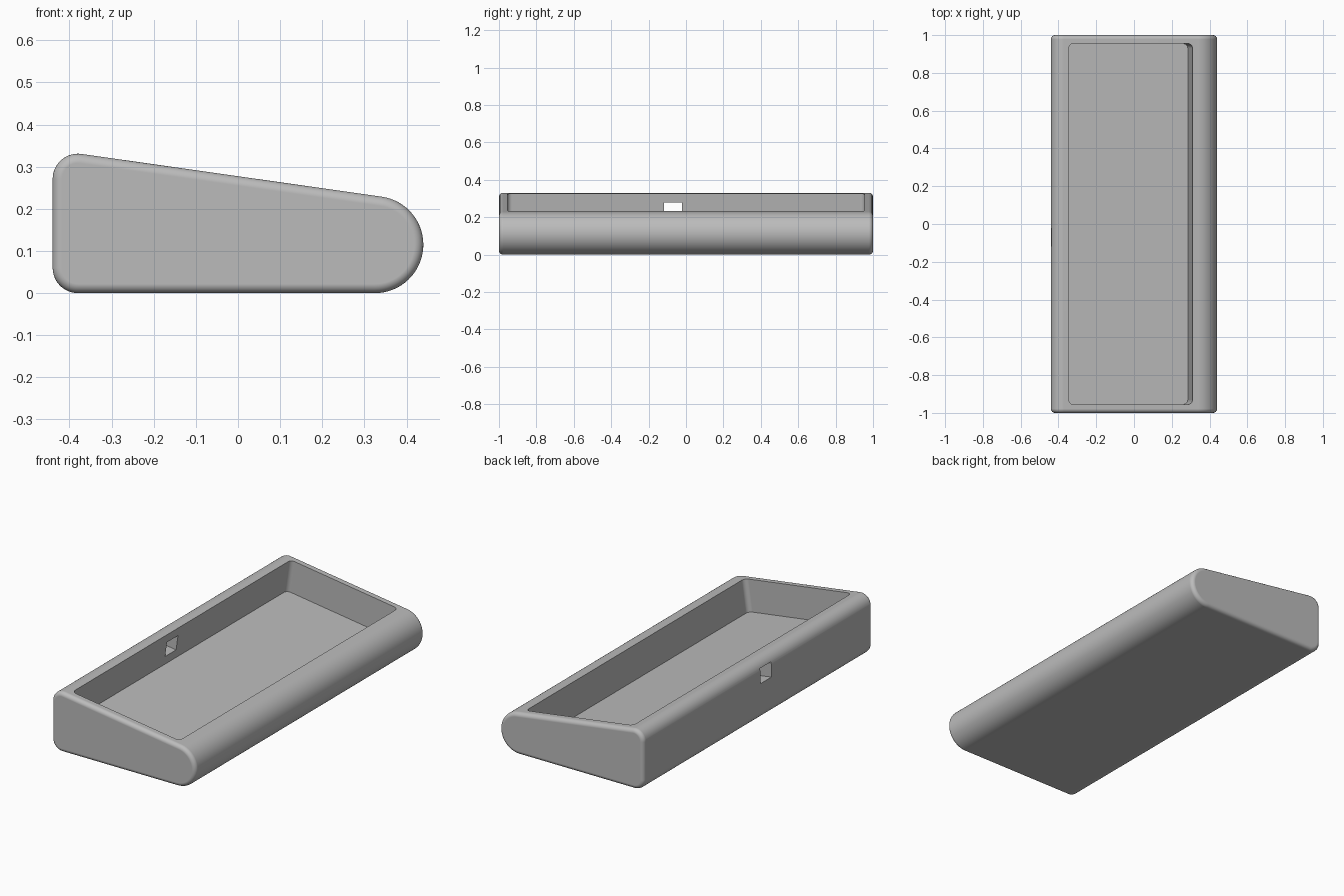
import bpy, bmesh
from math import radians, sin, cos, tan, pi
from mathutils import Matrix, Vector

if "Cube" in bpy.data.objects:
    bpy.data.objects.remove(bpy.data.objects["Cube"])

TILT = radians(8.1)          # slope of the top face
NOSE_R, CORNER_R = 0.115, 0.06
NOSE_X, BACK_X = 0.325, -0.38
HALF_LENGTH = 1.0


def top_z(x):
    """Height of the sloping top face at x."""
    nose_top_x = NOSE_X + NOSE_R * sin(TILT)
    nose_top_z = NOSE_R + NOSE_R * cos(TILT)
    return nose_top_z + (nose_top_x - x) * tan(TILT)


def arc(cx, cz, r, start, end, n):
    step = (end - start) / n
    return [(cx + r * cos(start + i * step), cz + r * sin(start + i * step))
            for i in range(n + 1)]


def make_object(name, bm):
    bmesh.ops.recalc_face_normals(bm, faces=bm.faces)
    mesh = bpy.data.meshes.new(name)
    bm.to_mesh(mesh)
    bm.free()
    obj = bpy.data.objects.new(name, mesh)
    bpy.context.collection.objects.link(obj)
    return obj


def tilted_box(name, size, offset, origin, corner=0.0):
    """Box aligned with the sloping top, with optional rounded upright edges."""
    bm = bmesh.new()
    bmesh.ops.create_cube(bm, size=1)
    bmesh.ops.scale(bm, vec=size, verts=bm.verts)
    bmesh.ops.translate(bm, vec=offset, verts=bm.verts)
    if corner:
        upright = [e for e in bm.edges
                   if abs(e.verts[0].co.z - e.verts[1].co.z) > 0.01]
        bmesh.ops.bevel(bm, geom=upright, offset=corner, segments=6,
                        profile=0.5, affect='EDGES')
    bm.transform(Matrix.Translation(Vector(origin)) @ Matrix.Rotation(TILT, 4, 'Y'))
    obj = make_object(name, bm)
    obj.hide_render = True
    return obj


# Wedge body: side profile extruded lengthwise, end edges rounded
back_top = top_z(BACK_X) - CORNER_R / cos(TILT)
profile = (arc(NOSE_X, NOSE_R, NOSE_R, -pi / 2, pi / 2 - TILT, 32)
           + arc(BACK_X, back_top, CORNER_R, pi / 2 - TILT, pi, 14)
           + arc(BACK_X, CORNER_R, CORNER_R, pi, 1.5 * pi, 14))
bm = bmesh.new()
end = bm.faces.new([bm.verts.new((x, -HALF_LENGTH, z)) for x, z in profile])
grown = bmesh.ops.extrude_face_region(bm, geom=[end], use_keep_orig=True)
bmesh.ops.translate(bm, vec=(0, 2 * HALF_LENGTH, 0),
                    verts=[v for v in grown["geom"] if isinstance(v, bmesh.types.BMVert)])
rims = [e for e in bm.edges if abs(e.verts[0].co.y - e.verts[1].co.y) < 0.01]
bmesh.ops.bevel(bm, geom=rims, offset=0.022, segments=6, profile=0.5, affect='EDGES')
body = make_object("wedge_tray", bm)

# Recessed tray and cable slot, cut square to the sloping top
DEPTH, HEADROOM = 0.178, 0.2
middle = -0.0175
pocket = tilted_box("tray_cutter", (0.655 / cos(TILT), 1.91, DEPTH + HEADROOM),
                    (0, 0, (HEADROOM - DEPTH) / 2), (middle, 0, top_z(middle)), 0.025)
slot = tilted_box("slot_cutter", (0.2, 0.096, 0.083), (0, 0, 0), (-0.41, -0.07, 0.246))

bpy.context.view_layer.objects.active = body
for cutter in (pocket, slot):
    cut = body.modifiers.new(cutter.name, 'BOOLEAN')
    cut.operation = 'DIFFERENCE'
    cut.solver = 'EXACT'
    cut.object = cutter
    bpy.ops.object.modifier_apply(modifier=cut.name)
    bpy.data.objects.remove(cutter)

# Plain grey finish
grey = bpy.data.materials.new("plain_grey")
grey.use_nodes = True
colour = (0.5, 0.5, 0.5, 1)
grey.diffuse_color = colour
grey.node_tree.nodes["Principled BSDF"].inputs["Base Color"].default_value = colour
body.data.materials.clear()
body.data.materials.append(grey)

# Smooth rounded edges, crisp tray edges, flat large faces
bpy.ops.object.select_all(action='DESELECT')
body.select_set(True)
bpy.ops.object.shade_smooth_by_angle(angle=radians(30))
weighted = body.modifiers.new("even_shading", 'WEIGHTED_NORMAL')
weighted.keep_sharp = True
